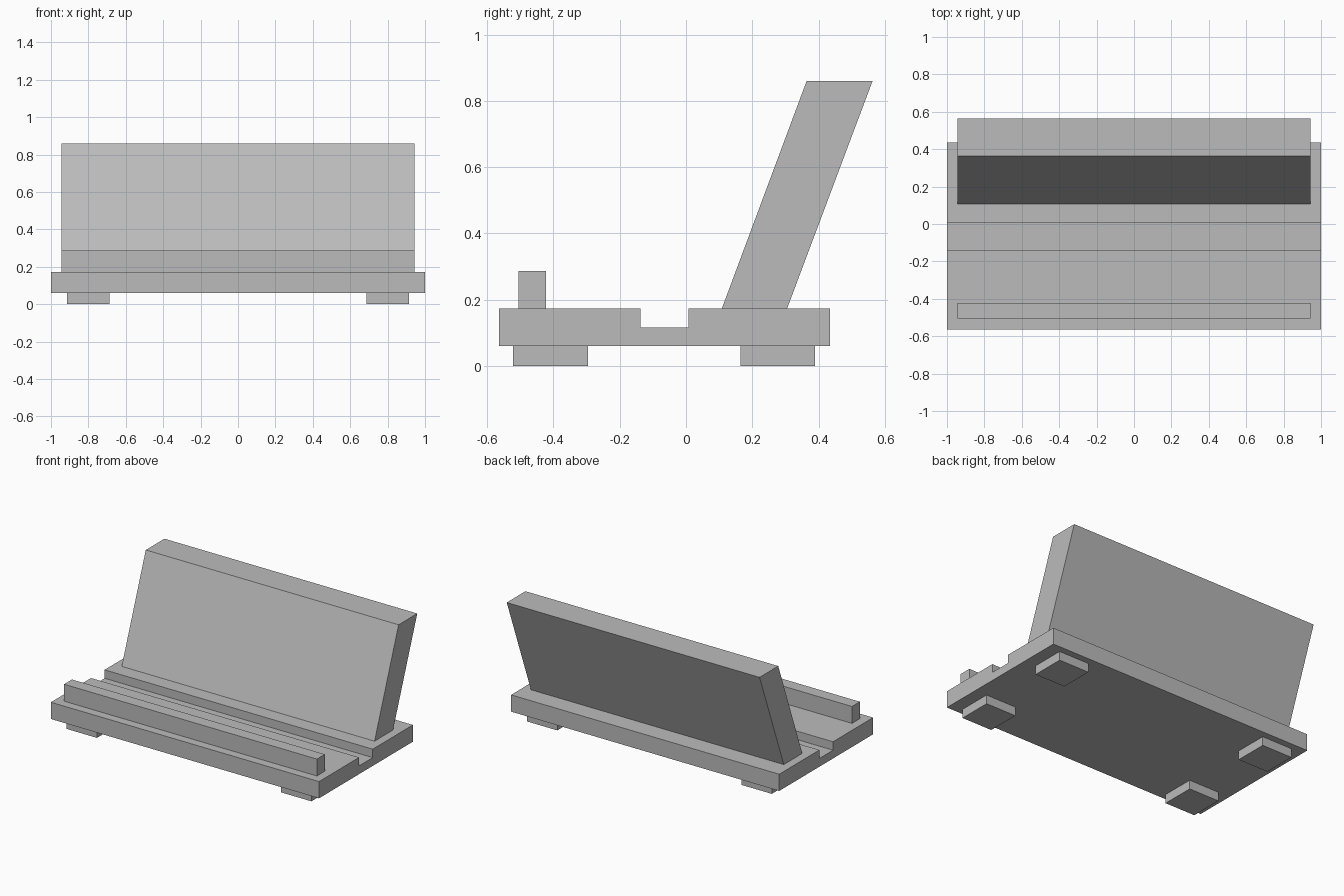
import bpy
import bmesh

cube = bpy.data.objects.get("Cube")
if cube:
    bpy.data.objects.remove(cube, do_unlink=True)

grey = bpy.data.materials.new("plain_grey")
grey.use_nodes = True
colour = (0.5, 0.5, 0.5, 1)
grey.diffuse_color = colour
grey.node_tree.nodes["Principled BSDF"].inputs["Base Color"].default_value = colour


def extrude_profile(name, profile, x_min, x_max):
    """Solid made by sweeping a (y, z) outline along x."""
    bm = bmesh.new()
    face = bm.faces.new([bm.verts.new((x_min, y, z)) for y, z in profile])
    swept = bmesh.ops.extrude_face_region(bm, geom=[face])["geom"]
    verts = [v for v in swept if isinstance(v, bmesh.types.BMVert)]
    bmesh.ops.translate(bm, verts=verts, vec=(x_max - x_min, 0, 0))
    bmesh.ops.recalc_face_normals(bm, faces=bm.faces)
    mesh = bpy.data.meshes.new(name)
    bm.to_mesh(mesh)
    bm.free()
    mesh.materials.append(grey)
    obj = bpy.data.objects.new(name, mesh)
    bpy.context.collection.objects.link(obj)
    return obj


def rectangle(y0, y1, z0, z1):
    return [(y0, z0), (y1, z0), (y1, z1), (y0, z1)]


BOTTOM, TOP, GROOVE = 0.06, 0.173, 0.116
HALF_WIDTH, INNER_HALF = 1.0, 0.943

# Base slab with a groove running across its top
extrude_profile("base", [
    (-0.565, BOTTOM), (0.435, BOTTOM), (0.435, TOP), (0.007, TOP),
    (0.007, GROOVE), (-0.138, GROOVE), (-0.138, TOP), (-0.565, TOP),
], -HALF_WIDTH, HALF_WIDTH)

# Leaning back rest
extrude_profile("back_rest", [
    (0.108, TOP), (0.305, TOP), (0.563, 0.86), (0.364, 0.86),
], -INNER_HALF, INNER_HALF)

# Raised lip along the front
extrude_profile("front_lip", rectangle(-0.506, -0.422, TOP, 0.287),
                -INNER_HALF, INNER_HALF)

# Four flat feet
for depth, y in (("front", -0.522), ("back", 0.164)):
    for side, x in (("right", -0.913), ("left", 0.687)):
        extrude_profile(f"{depth}_{side}_foot",
                        rectangle(y, y + 0.226, 0, BOTTOM), x, x + 0.226)
